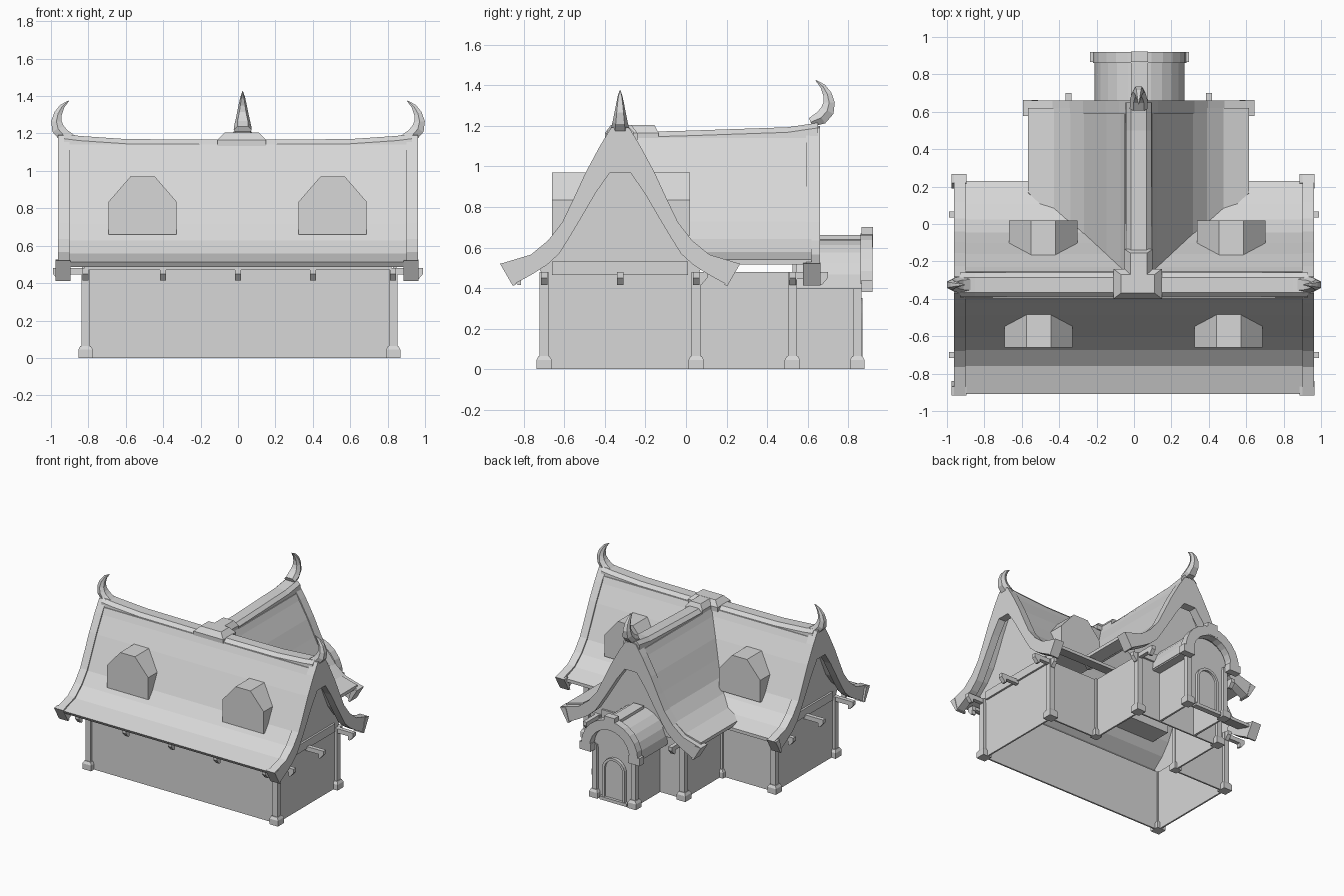
import bpy, math

old = bpy.data.objects.get("Cube")
if old:
    bpy.data.objects.remove(old, do_unlink=True)

grey = bpy.data.materials.new("plain_grey")
grey.use_nodes = True
grey.diffuse_color = (0.68, 0.68, 0.68, 1)
grey.node_tree.nodes["Principled BSDF"].inputs["Base Color"].default_value = (0.68, 0.68, 0.68, 1)

RIDGE_Y, WING_X = -0.325, 0.025
LEFT, RIGHT = .83, -.815


def mesh(name, verts, faces):
    me = bpy.data.meshes.new(name)
    me.from_pydata(verts, [], faces)
    me.materials.append(grey)
    ob = bpy.data.objects.new(name, me)
    bpy.context.collection.objects.link(ob)
    return ob


def loft(name, rings, caps=True):
    """Skin closed rings of equal length."""
    n = len(rings[0])
    verts = [p for r in rings for p in r]
    faces = [(k * n + i, k * n + (i + 1) % n, (k + 1) * n + (i + 1) % n, (k + 1) * n + i)
             for k in range(len(rings) - 1) for i in range(n)]
    if caps:
        faces += [tuple(reversed(range(n))), tuple(range(len(verts) - n, len(verts)))]
    return mesh(name, verts, faces)


def rect(x, y, z, hx, hy):
    return [(x - hx, y - hy, z), (x + hx, y - hy, z), (x + hx, y + hy, z), (x - hx, y + hy, z)]


def box(name, x0, x1, y0, y1, z0, z1):
    c = ((x0 + x1) / 2, (y0 + y1) / 2)
    h = ((x1 - x0) / 2, (y1 - y0) / 2)
    return loft(name, [rect(*c, z0, *h), rect(*c, z1, *h)])


# Frames: s runs along a ridge, d across it
def main(s, d, z):
    return (s, RIDGE_Y + d, z)


def wing(s, d, z):
    return (WING_X + d * 1.045, s, z)


# Half profiles of the swept gable, from ridge to eave
outer = [(0, 1.2), (.045, 1.19), (.10, 1.10), (.17, .97), (.23, .84), (.285, .725),
         (.355, .635), (.44, .565), (.59, .52)]
board_in = [(0, .97), (.05, .97), (.12, .87), (.19, .75), (.25, .65), (.30, .57),
            (.36, .515), (.43, .47), (.53, .415)]
# Tiles stop at a flat top under the ridge trim
tile_top = [(0, 1.15), (.072, 1.14)] + [(d - .006, z - .008) for d, z in outer[2:]]
tile_low = [(0, 1.12), (.06, 1.11)] + [(d - .022, z - .033) for d, z in outer[2:]]


def section(top, low):
    """Closed outline over both slopes."""
    return ([(-d, z) for d, z in reversed(top)] + top[1:] +
            list(reversed(low)) + [(-d, z) for d, z in low[1:]])


tiles, boards = section(tile_top, tile_low), section(outer, board_in)


def wing_tile(s, d, z):
    """The wing flares a little higher towards its eaves."""
    return wing(s, max(-.565, min(d, .565)), z + .06 * max(abs(d) - .1, 0))


# Roof coverings, the wing tucked into the main slope
loft("main_roof", [[main(s, min(d, .555), z) for d, z in tiles] for s in (-.92, .92)])
loft("wing_roof", [[wing_tile(s0 + k * abs(d), d, z) for d, z in tiles]
                   for s0, k in ((RIDGE_Y - .01, .86), (.62, 0))])


def gable_board(name, frame, s0, s1):
    loft(name, [[frame(s, d, z) for d, z in boards] for s in (s0, s1)])
    a, b = sorted((s0, s1))
    for side in (-1, 1):
        tip = [(.515, .415), (.545, .525), (.592, .52), (.53, .412)]
        loft(name + "_foot", [[frame(s, side * d, z) for d, z in tip] for s in (a - .015, b + .004)])


def horn(name, frame, sign, ds, dz):
    path = [(.88, 1.168, .022, .046), (.932, 1.19, .034, .044), (.962, 1.225, .034, .036),
            (.971, 1.265, .028, .028), (.962, 1.307, .021, .02), (.94, 1.345, .013, .012),
            (.905, 1.375, .002, .002)]
    rings = []
    for i, (s, z, t, w) in enumerate(path):
        a, b = path[max(i - 1, 0)], path[min(i + 1, len(path) - 1)]
        ln = math.hypot(b[0] - a[0], b[1] - a[1])
        ns, nz = (b[1] - a[1]) / ln, (a[0] - b[0]) / ln
        rings.append([frame(sign * (s + ds + k * ns * t), e * w, z + dz + k * nz * t)
                      for k, e in ((-1, -.6), (0, -1), (1, -.6), (1, .6), (0, 1), (-1, .6))])
    loft(name, rings)


def ridge(name, frame, path):
    loft(name, [[frame(s, d, z + h) for d, h in ((-.07, -.07), (-.065, -.025), (-.04, 0),
                                                (.04, 0), (.065, -.025), (.07, -.07))]
                for s, z in path])


for sign, side in ((-1, "right"), (1, "left")):
    gable_board(side + "_gable_board", main, sign * .90, sign * .962)
    horn(side + "_ridge_horn", main, sign, 0, 0)
gable_board("wing_gable_board", wing, .592, .66)
horn("wing_ridge_horn", wing, 1, -.265, .05)
ridge("main_ridge", main, [(-.93, 1.197), (-.85, 1.187), (-.6, 1.17), (0, 1.166),
                           (.6, 1.17), (.85, 1.187), (.93, 1.197)])
ridge("wing_ridge", wing, [(-.3, 1.168), (0, 1.176), (.5, 1.193), (.65, 1.215)])

# Cap where the ridges meet
loft("ridge_cap", [rect(.02, -.32, z, hx, hy) for z, hx, hy in
                   ((1.13, .13, .08), (1.165, .13, .08), (1.205, .09, .05))])
loft("ridge_cap_stem", [rect(.025, -.22, z, hx, hy) for z, hx, hy in
                        ((1.13, .075, .085), (1.165, .075, .085), (1.204, .045, .065))])


# Gable infill walls
def infill(name, frame, s):
    ring = ([(-d, z) for d, z in reversed(tile_low[:8])] + tile_low[1:8] +
            [(.375, .45), (-.375, .45)])
    mesh(name, [frame(s, d, z) for d, z in ring], [tuple(range(len(ring)))])


infill("right_gable_wall", main, RIGHT - .003)
infill("left_gable_wall", main, LEFT + .003)
infill("wing_gable_wall", wing, .53)

# Tie beams across the foot of each gable
box("left_tie_beam", LEFT, LEFT + .018, -.66, .01, .465, .53)
box("right_tie_beam", RIGHT - .018, RIGHT, -.66, .01, .465, .53)
box("wing_tie_beam", -.31, .36, .525, .545, .465, .53)

# Wall shells, open below
plan = [(RIGHT, -.7), (LEFT, -.7), (LEFT, .05), (.40, .05), (.40, .525), (-.35, .525),
        (-.35, .05), (RIGHT, .05)]
walls = loft("body_walls", [[(x, y, z) for x, y in plan] for z in (0, .48)], caps=False)
porch = [(.2, .52), (.2, .845), (-.14, .845), (-.14, .52)]
porch_walls = mesh("porch_walls", [(x, y, z) for z in (0, .42) for x, y in porch],
                   [(i, i + 1, i + 5, i + 4) for i in range(3)])
for ob in (walls, porch_walls):
    solid = ob.modifiers.new("thickness", 'SOLIDIFY')
    solid.thickness = .018
    solid.offset = -1


# Posts with flared feet
def post(name, x, y, top, w=.022):
    loft(name, [rect(x, y, z, h, h) for z, h in
                ((0, w + .016), (.045, w + .016), (.065, w + .005), (.065, w), (top, w))])


for x, y in plan:
    inner = x in (.40, -.35) and y == .05
    post("inner_post" if inner else "corner_post", x, y, .48, .015 if inner else .022)
for x in (-.14, .2):
    post("porch_post", x, .845, .42, .02)


# Beams with a chamfered lower end, running from a start point along one axis
def bracket(name, x, y, dx, dy, length):
    shape = [(0, .48), (length, .48), (length, .45), (length - .03, .415),
             (length - .045, .415), (length - .045, .445), (0, .445)]
    loft(name, [[(x + a * dx + w * dy, y + a * dy + w * dx, z) for a, z in shape]
                for w in (-.016, .016)])


for y in (-.7, RIDGE_Y, .05):
    for sign, wall in ((-1, RIGHT), (1, LEFT)):
        bracket("gable_beam", wall, y, sign, 0, .99 - abs(wall))
for x in (-.815, -.4, 0, .4, .83):
    bracket("front_bracket", x, -.81, 0, -1, .05)
for x in (-.815, .83):
    bracket("rear_bracket", x, .05, 0, 1, .055)
for x in (-.35, .40):
    bracket("wing_beam", x, .51, 0, 1, .19)
    bracket("wing_side_beam", x, .526, math.copysign(1, x), 0, .06)
box("front_eave_rail", -.82, .82, -.86, -.83, .47, .495)

# Dormers on both slopes
for name, xs, y in (("front_dormer", (-.51, .506), -.66), ("rear_dormer", (-.485, .52), .02)):
    shape = [(-.182, .66), (.182, .66), (.182, .835), (.065, .97), (-.065, .97), (-.182, .835)]
    for x in xs:
        loft(name, [[(x + dx, yy, z) for dx, z in shape] for yy in (y, RIDGE_Y + (y - RIDGE_Y) * .35)])


# Arched porch hood, ring, keystone and doorway
def arch(r, z0, x=.03, n=12):
    return [(x + r * math.cos(math.pi * i / n), z0 + r * math.sin(math.pi * i / n))
            for i in range(n + 1)]


def band(name, out, inn, y0, y1):
    ring = out + inn[::-1]
    loft(name, [[(x, y, z) for x, z in ring] for y in (y0, y1)])


band("porch_hood", arch(.24, .405), arch(.215, .405), .53, .88)
band("porch_ring", arch(.25, .42), arch(.175, .42), .86, .92)
box("porch_keystone", -.015, .075, .865, .922, .60, .70)
box("porch_ridge", -.015, .075, .55, .87, .61, .662)
for sign in (-1, 1):
    a, b = sorted((.03 + sign * .165, .03 + sign * .265))
    box("porch_ring_foot", a, b, .865, .92, .38, .44)
    a, b = sorted((.03 + sign * .165, .03 + sign * .235))
    box("porch_eave", a, b, .53, .87, .395, .425)
face = arch(.2, .40)
mesh("porch_tympanum", [(x, .85, z) for x, z in face], [tuple(range(len(face)))])


def doorway(r):
    return [(.03 + r, .02)] + arch(r, .25) + [(.03 - r, .02)]


band("door_frame", doorway(.1), doorway(.08), .84, .87)
leaf = doorway(.082)
loft("door", [[(x, y, z) for x, z in leaf] for y in (.846, .853)])
box("door_step", -.09, .15, .84, .875, 0, .025)
